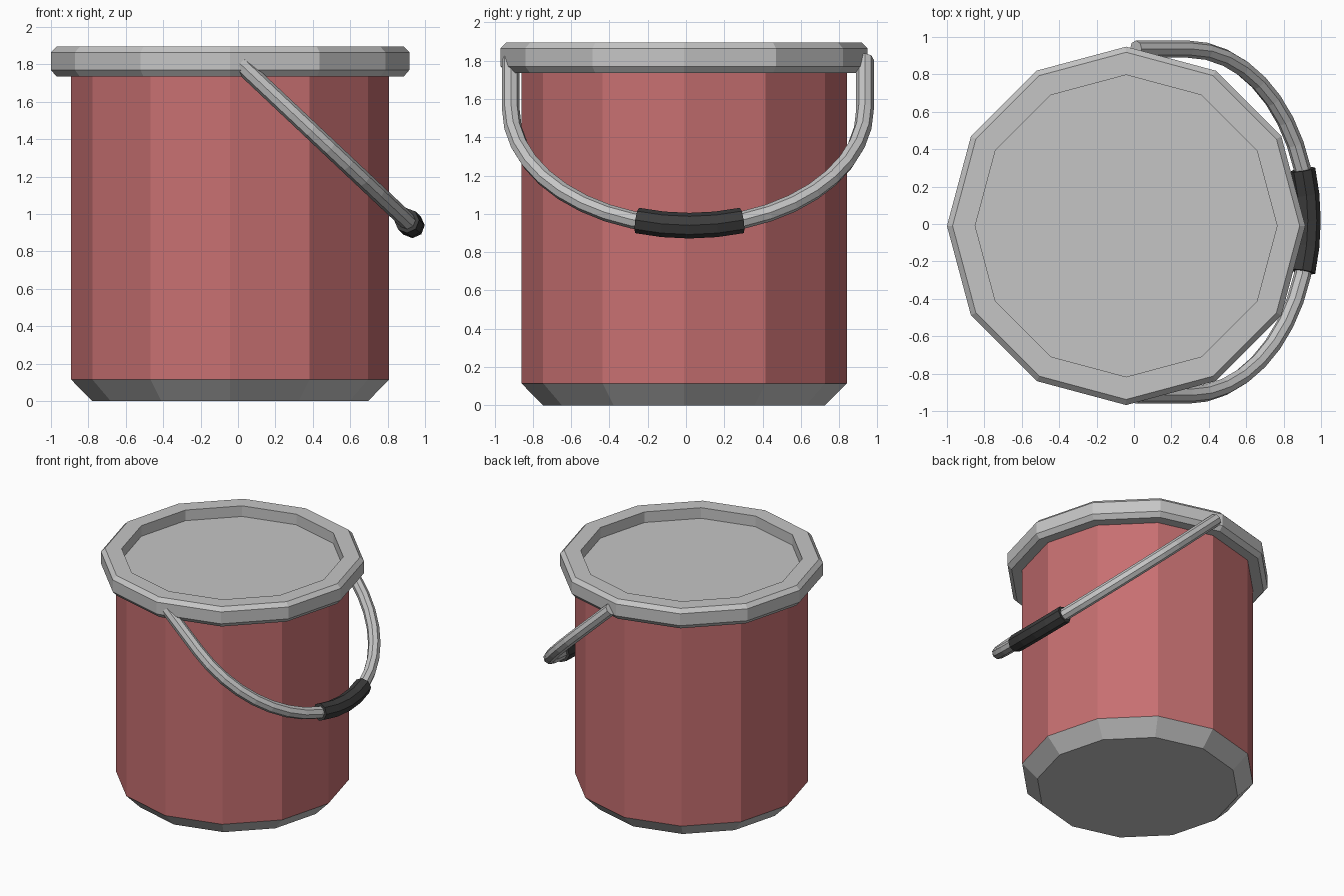
import bpy
import bmesh
from math import sin, cos, pi
from mathutils import Vector

cube = bpy.data.objects.get("Cube")
if cube:
    bpy.data.objects.remove(cube, do_unlink=True)


def material(name, color):
    mat = bpy.data.materials.new(name)
    mat.use_nodes = True
    rgba = (*color, 1.0)
    mat.diffuse_color = rgba
    mat.node_tree.nodes["Principled BSDF"].inputs["Base Color"].default_value = rgba
    return mat


red = material("dull red", (0.57, 0.16, 0.165))
grey = material("light grey", (0.56, 0.56, 0.56))
black = material("charcoal", (0.045, 0.045, 0.045))


def skin(name, rings, mat):
    """Join successive rings of points with quads and cap both ends."""
    bm = bmesh.new()
    loops = [[bm.verts.new(p) for p in ring] for ring in rings]
    for a, b in zip(loops, loops[1:]):
        n = len(a)
        for i in range(n):
            j = (i + 1) % n
            bm.faces.new((a[i], a[j], b[j], b[i]))
    bm.faces.new(loops[0])
    bm.faces.new(loops[-1])
    bmesh.ops.recalc_face_normals(bm, faces=bm.faces)
    mesh = bpy.data.meshes.new(name)
    bm.to_mesh(mesh)
    bm.free()
    mesh.materials.append(mat)
    obj = bpy.data.objects.new(name, mesh)
    bpy.context.collection.objects.link(obj)
    return obj


SIDES = 12
CENTRE = Vector((-0.042, -0.01, 0))


def turned(name, profile, mat):
    """Twelve-sided lathe from (radius, height) points."""
    rings = [[CENTRE + Vector((r * cos(2 * pi * i / SIDES), r * sin(2 * pi * i / SIDES), z))
              for i in range(SIDES)] for r, z in profile]
    return skin(name, rings, mat)


# Bucket: chamfered foot, straight wall, recessed lid
turned("foot", [(0.737, 0), (0.85, 0.115)], grey)
turned("wall", [(0.85, 0.115), (0.85, 1.74)], red)
turned("lid", [(0.84, 1.735), (0.928, 1.735), (0.958, 1.77), (0.958, 1.865),
               (0.928, 1.895), (0.807, 1.895), (0.807, 1.81)], grey)

# Carrying handle: half ellipse with straight ends, in a tilted plane
PIVOT = Vector((0.01, 0.01, 1.805))
DOWN = Vector((0.925, 0, -0.87)).normalized()
ACROSS = Vector((0, 1, 0))
NORMAL = ACROSS.cross(DOWN)
HALF, STRAIGHT, DROP = 0.925, 0.38, 0.885


def bail_point(a):
    return PIVOT + ACROSS * (-HALF * cos(a)) + DOWN * (STRAIGHT + DROP * sin(a))


def tube(name, path, radius, mat, sides=8):
    rings = []
    for i, p in enumerate(path):
        t = (path[min(i + 1, len(path) - 1)] - path[max(i - 1, 0)]).normalized()
        side = t.cross(NORMAL)
        rings.append([p + radius * (cos(2 * pi * k / sides) * side + sin(2 * pi * k / sides) * NORMAL)
                      for k in range(sides)])
    return skin(name, rings, mat)


STEPS = 20
arc = [bail_point(pi * i / STEPS) for i in range(STEPS + 1)]
tube("handle", [PIVOT - ACROSS * HALF] + arc + [PIVOT + ACROSS * HALF], 0.046, grey)

# Grip sleeve around the lowest part of the handle
tube("grip", [bail_point(pi / 2 + 0.3 * k) + ACROSS * 0.008 for k in (-1, -0.5, 0, 0.5, 1)], 0.067, black)
